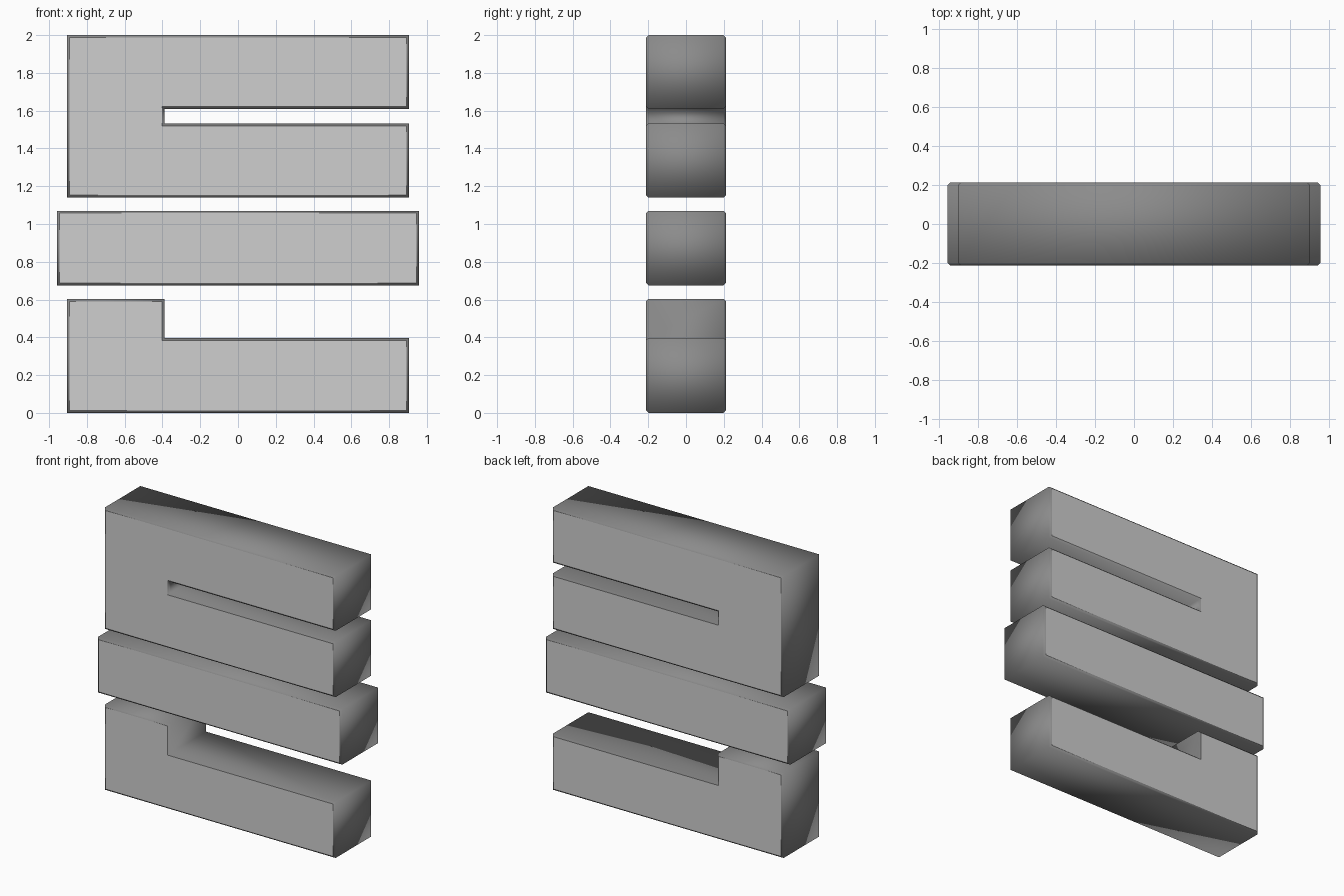
import bpy, bmesh

if "Cube" in bpy.data.objects:
    bpy.data.objects.remove(bpy.data.objects["Cube"])

HALF_DEPTH = 0.212
CHAMFER = 0.013


def material(name, value):
    m = bpy.data.materials.new(name)
    m.diffuse_color = (value, value, value, 1)
    m.use_nodes = True
    m.node_tree.nodes["Principled BSDF"].inputs["Base Color"].default_value = m.diffuse_color
    return m


light = material("light_grey_face", 0.62)
dark = material("dark_grey_side", 0.26)


def slab(name, outline):
    """Extrude an (x, z) outline along y, chamfer both rims, colour caps and sides."""
    bm = bmesh.new()
    front = bm.faces.new([bm.verts.new((x, -HALF_DEPTH, z)) for x, z in outline])
    ext = bmesh.ops.extrude_face_region(bm, geom=[front], use_keep_orig=True)
    for v in ext["geom"]:
        if isinstance(v, bmesh.types.BMVert):
            v.co.y = HALF_DEPTH
    bmesh.ops.recalc_face_normals(bm, faces=bm.faces)
    # chamfer only the front and back rims
    rims = [e for e in bm.edges if abs(e.verts[0].co.y - e.verts[1].co.y) < 1e-5]
    bmesh.ops.bevel(bm, geom=rims, offset=CHAMFER, segments=1,
                    affect='EDGES', profile=0.5)
    bmesh.ops.recalc_face_normals(bm, faces=bm.faces)
    bm.normal_update()
    # flat light caps, softly shaded dark sides
    for f in bm.faces:
        cap = abs(f.normal.y) > 0.95
        f.material_index = 0 if cap else 1
        f.smooth = not cap
        if cap:
            for e in f.edges:
                e.smooth = False
    me = bpy.data.meshes.new(name)
    bm.to_mesh(me)
    bm.free()
    me.materials.append(light)
    me.materials.append(dark)
    ob = bpy.data.objects.new(name, me)
    bpy.context.collection.objects.link(ob)
    return ob


W, NOTCH = 0.905, -0.39

# upper block with a slot open to the right
slab("upper_slotted_block", [(-W, 1.14), (W, 1.14), (W, 1.533), (NOTCH, 1.533),
                             (NOTCH, 1.61), (W, 1.61), (W, 2.0), (-W, 2.0)])

# wider bar in the middle
slab("middle_bar", [(-0.957, 0.675), (0.957, 0.675), (0.957, 1.07), (-0.957, 1.07)])

# lower block with a raised left end
slab("lower_stepped_block", [(-W, 0), (W, 0), (W, 0.397), (NOTCH, 0.397),
                             (NOTCH, 0.603), (-W, 0.603)])
